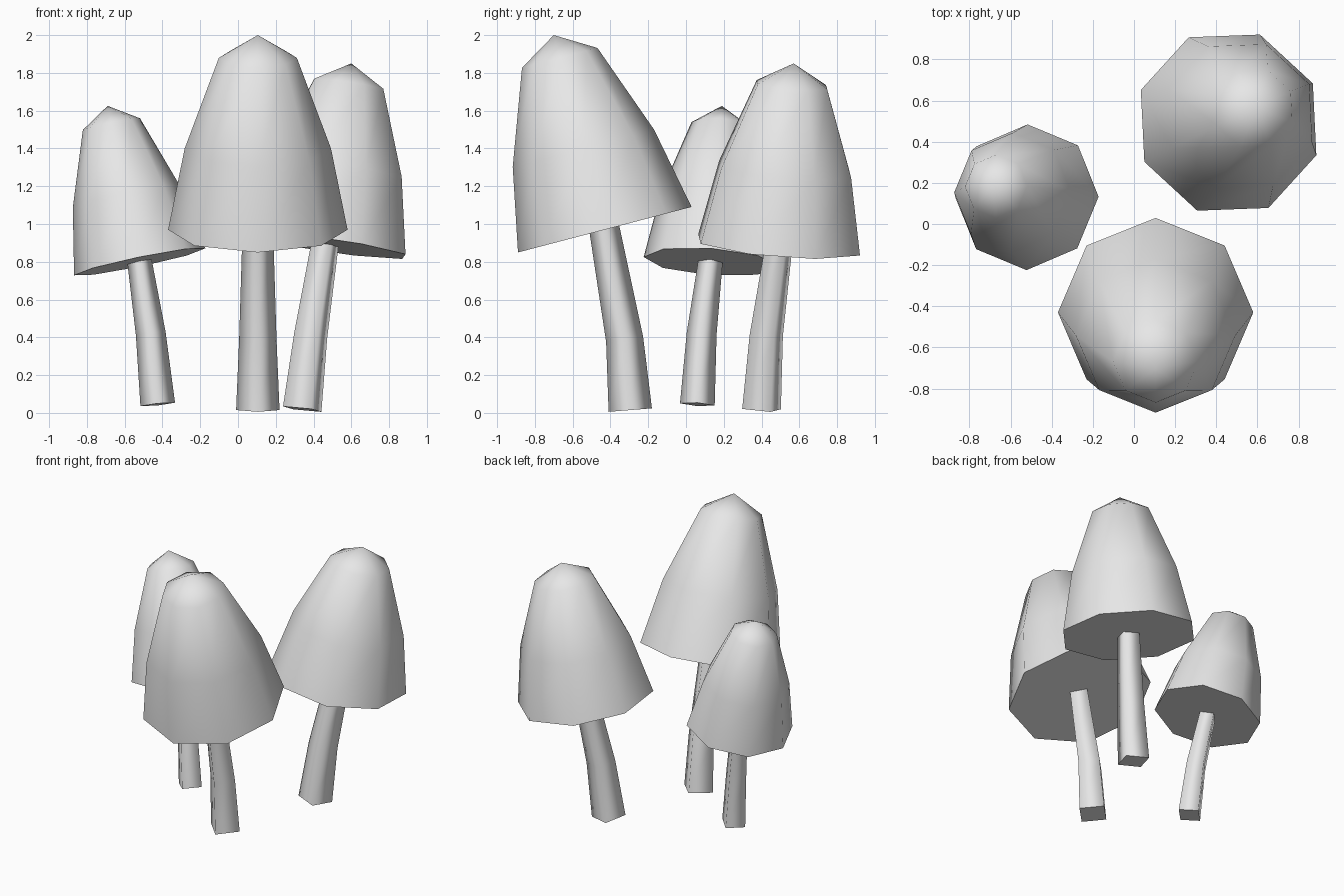
import bpy, bmesh
from math import cos, sin, radians
from mathutils import Vector

cube = bpy.data.objects.get("Cube")
if cube:
    bpy.data.objects.remove(cube, do_unlink=True)

grey = bpy.data.materials.new("plain_grey")
grey.use_nodes = True
COLOUR = (0.8, 0.8, 0.8, 1)
grey.diffuse_color = COLOUR
grey.node_tree.nodes["Principled BSDF"].inputs["Base Color"].default_value = COLOUR


def add_ring(bm, centre, axis, radius, sides, turn):
    """Regular polygon of vertices facing along axis."""
    spin = Vector((0, 0, 1)).rotation_difference(axis)
    ring = []
    for i in range(sides):
        a = radians(turn + 360 * i / sides)
        ring.append(bm.verts.new(centre + spin @ Vector((radius * cos(a), radius * sin(a), 0))))
    return ring


def loft(name, sections, sides, turn, apex=None):
    """Skin rings of (centre, axis, radius); flat crisp base, smooth sides."""
    bm = bmesh.new()
    rings = [add_ring(bm, c, ax, r, sides, turn) for c, ax, r in sections]
    for low, high in zip(rings, rings[1:]):
        for i in range(sides):
            j = (i + 1) % sides
            bm.faces.new((low[i], low[j], high[j], high[i])).smooth = True
    if apex:
        tip = bm.verts.new(apex)
        for i in range(sides):
            bm.faces.new((rings[-1][i], rings[-1][(i + 1) % sides], tip)).smooth = True
    else:
        bm.faces.new(rings[-1])
    base = bm.faces.new(rings[0][::-1])
    for edge in base.edges:
        edge.smooth = False
    bm.normal_update()
    mesh = bpy.data.meshes.new(name)
    bm.to_mesh(mesh)
    bm.free()
    mesh.materials.append(grey)
    bpy.context.collection.objects.link(bpy.data.objects.new(name, mesh))


# Cap outline: fraction of height, fraction of rim radius
CAP = [(0, 1), (0.418, 0.815), (0.883, 0.435)]


def mushroom(name, foot, bend, rim, tip, cap_radius, stem_radius, turn):
    foot, bend, rim, tip = map(Vector, (foot, bend, rim, tip))
    lean = (tip - rim).normalized()
    # Tapered, bent square stem
    loft(name + "_stem", [
        (foot, (bend - foot).normalized(), stem_radius),
        (bend, (rim - foot).normalized(), stem_radius * 0.86),
        (rim + lean * 0.02, lean, stem_radius * 0.7)], 4, turn)
    # Eight-sided leaning cap
    loft(name + "_cap", [(rim.lerp(tip, h), lean, cap_radius * r) for h, r in CAP],
         8, turn, tip)


mushroom("front_mushroom", (0.105, -0.295, 0.015), (0.105, -0.325, 0.39),
         (0.105, -0.43, 0.97), (0.105, -0.70, 2.0), 0.475, 0.115, 0)
mushroom("back_left_mushroom", (0.34, 0.40, 0.02), (0.385, 0.425, 0.41),
         (0.46, 0.493, 0.89), (0.60, 0.57, 1.85), 0.458, 0.113, 25)
mushroom("right_mushroom", (-0.425, 0.06, 0.045), (-0.462, 0.083, 0.42),
         (-0.52, 0.13, 0.80), (-0.69, 0.19, 1.625), 0.355, 0.092, 0)
